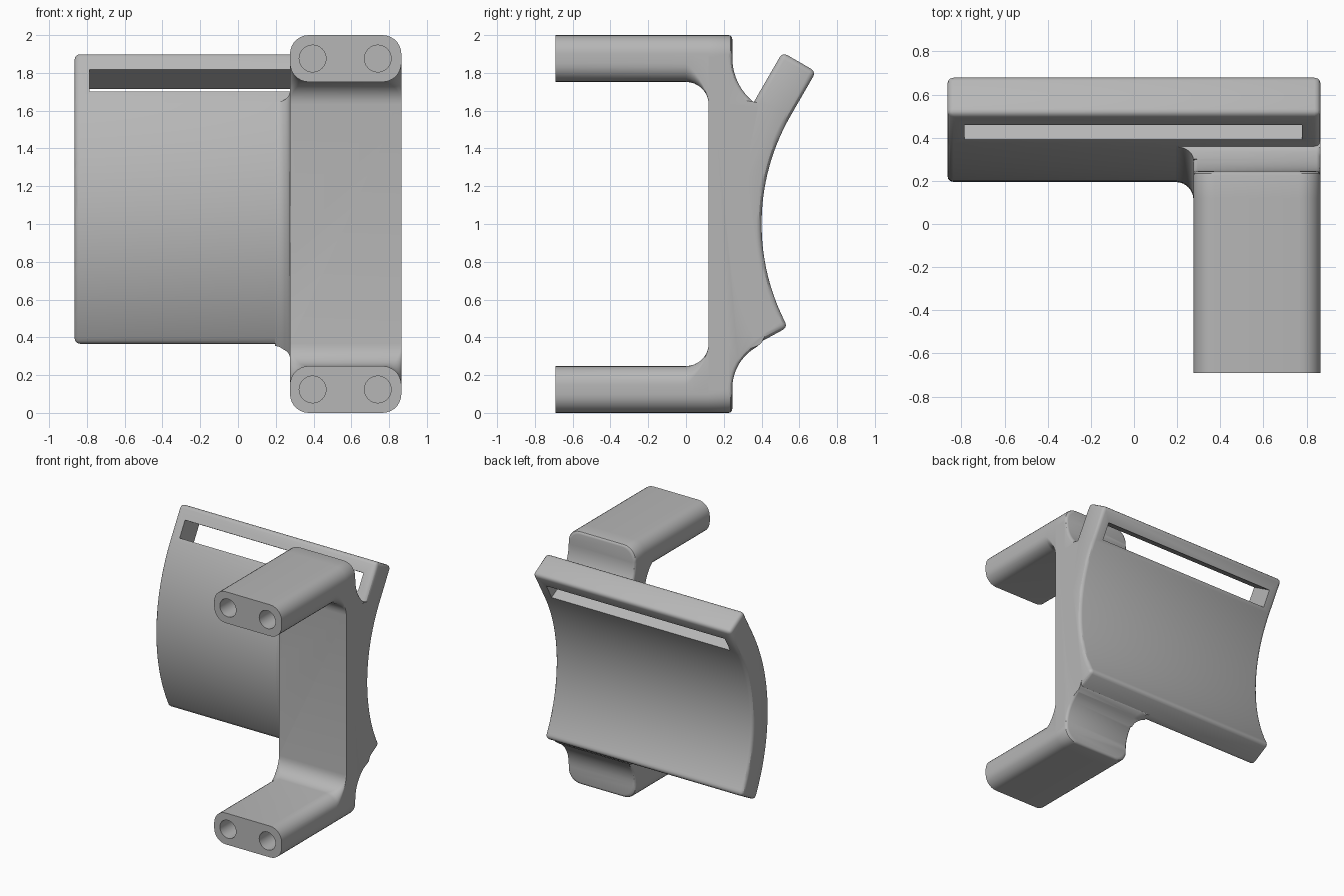
import bpy, bmesh, math
from math import sin, cos, radians, pi

cube = bpy.data.objects.get("Cube")
if cube:
    bpy.data.objects.remove(cube, do_unlink=True)

grey = bpy.data.materials.new("grey plastic")
grey.use_nodes = True
COLOUR = (0.47, 0.47, 0.47, 1)
grey.diffuse_color = COLOUR
grey.node_tree.nodes["Principled BSDF"].inputs["Base Color"].default_value = COLOUR

X0, X1 = 0.275, 0.865          # bracket sides
CY, CZ = 1.545, 1.0            # centre of the curved plate
R_IN, R_OUT = 1.145, 1.35
LOW, HIGH = radians(-28.5), radians(30)


def loft(name, rings, bevel_rule=None, width=0.02):
    """Skin a list of rings, cap both ends and optionally bevel chosen edges."""
    bm = bmesh.new()
    loops = [[bm.verts.new(p) for p in ring] for ring in rings]
    for a, b in zip(loops, loops[1:]):
        for i in range(len(a)):
            j = (i + 1) % len(a)
            bm.faces.new((a[i], a[j], b[j], b[i]))
    bm.faces.new(loops[0][::-1])
    bm.faces.new(loops[-1])
    bmesh.ops.recalc_face_normals(bm, faces=bm.faces[:])
    if bevel_rule:
        edges = [e for e in bm.edges if bevel_rule(e)]
        bmesh.ops.bevel(bm, geom=edges, offset=width, segments=3,
                        profile=0.5, affect='EDGES')
    mesh = bpy.data.meshes.new(name)
    bm.to_mesh(mesh)
    bm.free()
    mesh.materials.append(grey)
    obj = bpy.data.objects.new(name, mesh)
    bpy.context.collection.objects.link(obj)
    return obj


def prism(name, outline, xa, xb, **kw):
    return loft(name, [[(x, y, z) for y, z in outline] for x in (xa, xb)], **kw)


def apply(obj, mod):
    bpy.context.view_layer.objects.active = obj
    bpy.ops.object.modifier_apply(modifier=mod.name)


def combine(obj, other, operation):
    mod = obj.modifiers.new("combine", 'BOOLEAN')
    mod.operation = operation
    mod.solver = 'EXACT'
    mod.object = other
    apply(obj, mod)
    bpy.data.objects.remove(other, do_unlink=True)


def arc(cy, cz, r, a, b, n):
    return [(cy + r * cos(a + (b - a) * i / n), cz + r * sin(a + (b - a) * i / n))
            for i in range(n + 1)]


def on_plate(r, a, t=0):
    """Point at radius r and angle a, moved t along the tangent."""
    return (CY - r * cos(a) + t * sin(a), CZ + r * sin(a) + t * cos(a))


def plate_outline(d, tail, n=28):
    angles = [LOW + (HIGH - LOW) * i / n for i in range(n + 1)]
    pts = [on_plate(R_OUT + d, LOW, -d)] if d else []
    pts += [on_plate(R_OUT + d, a) for a in angles]
    pts += [on_plate(R_OUT + d, HIGH, tail), on_plate(R_IN, HIGH, tail)]
    pts += [on_plate(R_IN, a) for a in reversed(angles)]
    if d:
        pts.append(on_plate(R_IN, LOW, -d))
    return pts


# Curved plate with softened edges and a strap slot
body = prism("bracket", plate_outline(0, 0.27), -X1, X1)
soft = body.modifiers.new("soft edges", 'BEVEL')
soft.width = 0.028
soft.segments = 3
soft.limit_method = 'ANGLE'
soft.angle_limit = radians(40)
apply(body, soft)
slot = prism("slot_cutter", [on_plate(1.0, HIGH, 0.03), on_plate(1.5, HIGH, 0.03),
                             on_plate(1.5, HIGH, 0.165), on_plate(1.0, HIGH, 0.165)],
             -0.785, 0.778)
combine(body, slot, 'DIFFERENCE')

# Spine outline: flat front, concave sweeps above and below, back inside the plate
low_sweep = arc(0.495, 0.13, 0.25, pi, radians(120), 10)
high_sweep = arc(0.545, 1.88, 0.30, radians(230.7), pi, 10)
inside = [on_plate(1.25, radians(a)) for a in range(-25, 31, 5)]
spine_outline = ([(0.12, 0.13)] + low_sweep + [(0.40, 0.37), (0.43, 0.43)]
                 + inside + high_sweep + [(0.12, 1.88)])


def on_sweep(e):
    a, b = (v.co for v in e.verts)
    def hit(p):
        return any(abs(p.y - y) + abs(p.z - z) < 1e-4 for y, z in low_sweep + high_sweep)
    return abs(a.x - b.x) < 1e-4 and hit(a) and hit(b) and abs(a.z - b.z) < 0.2


spine = prism("spine", spine_outline, X0, X1, bevel_rule=on_sweep)

# Concave fillet where the plate meets the side of the spine
r = 0.08
rings = []
for i in range(9):
    a = pi / 2 * i / 8
    x, d = X0 - r + r * sin(a), 0.001 + r * (1 - cos(a))
    rings.append([(x, y, z) for y, z in plate_outline(d, 0.1)])
rings.append([(X0 + 0.05, y, z) for _, y, z in rings[-1]])
fillet = loft("fillet", rings)
combine(fillet, prism("fillet_limit", spine_outline, 0.1, 0.31), 'INTERSECT')


# Arms: rounded bars that flare into the spine
def arm_ring(y, bottom, r_low, inset=0.0, upper=True):
    xa, xb, za, zb = X0 + inset, X1 - inset, bottom + inset, 2 - inset
    ring = []
    for sx, sz, q, start in ((1, 1, 0.1, 0), (-1, 1, 0.1, 90),
                             (-1, -1, r_low, 180), (1, -1, r_low, 270)):
        cx = xb - q if sx > 0 else xa + q
        cz = zb - q if sz > 0 else za + q
        ring += arc(cx, cz, q, radians(start), radians(start + 90), 7)
    return [(x, y, z if upper else 2 - z) for x, z in ring]


def arm(name, upper):
    under, flare = 1.752, 0.12
    steps = [(-0.69, under, 0.1)]
    for i in range(9):
        a = pi / 2 * i / 8
        steps.append((flare * sin(a), under - flare * (1 - cos(a)),
                      max(0.004, 0.1 * (1 - sin(a)))))
    rings = [arm_ring(*s, upper=upper) for s in steps]
    for i in range(4):
        a = pi / 2 * i / 3
        rings.append(arm_ring(0.225 + 0.02 * sin(a), under - flare, 0.004,
                              0.02 * (1 - cos(a)), upper))
    return loft(name, rings)


arms = [arm("upper_arm", True), arm("lower_arm", False)]

# Blind screw holes in the arm ends
for obj, z in zip(arms, (1.876, 0.124)):
    for x in (0.395, 0.74):
        circle = arc(x, z, 0.071, 0, 2 * pi, 32)[:-1]
        hole = loft("hole_cutter", [[(u, y, w) for u, w in circle] for y in (-0.8, -0.29)])
        combine(obj, hole, 'DIFFERENCE')

# Join everything into one solid
for part in [spine, fillet] + arms:
    combine(body, part, 'UNION')

bpy.ops.object.select_all(action='DESELECT')
body.select_set(True)
bpy.context.view_layer.objects.active = body
bpy.ops.object.shade_smooth_by_angle(angle=radians(30))
